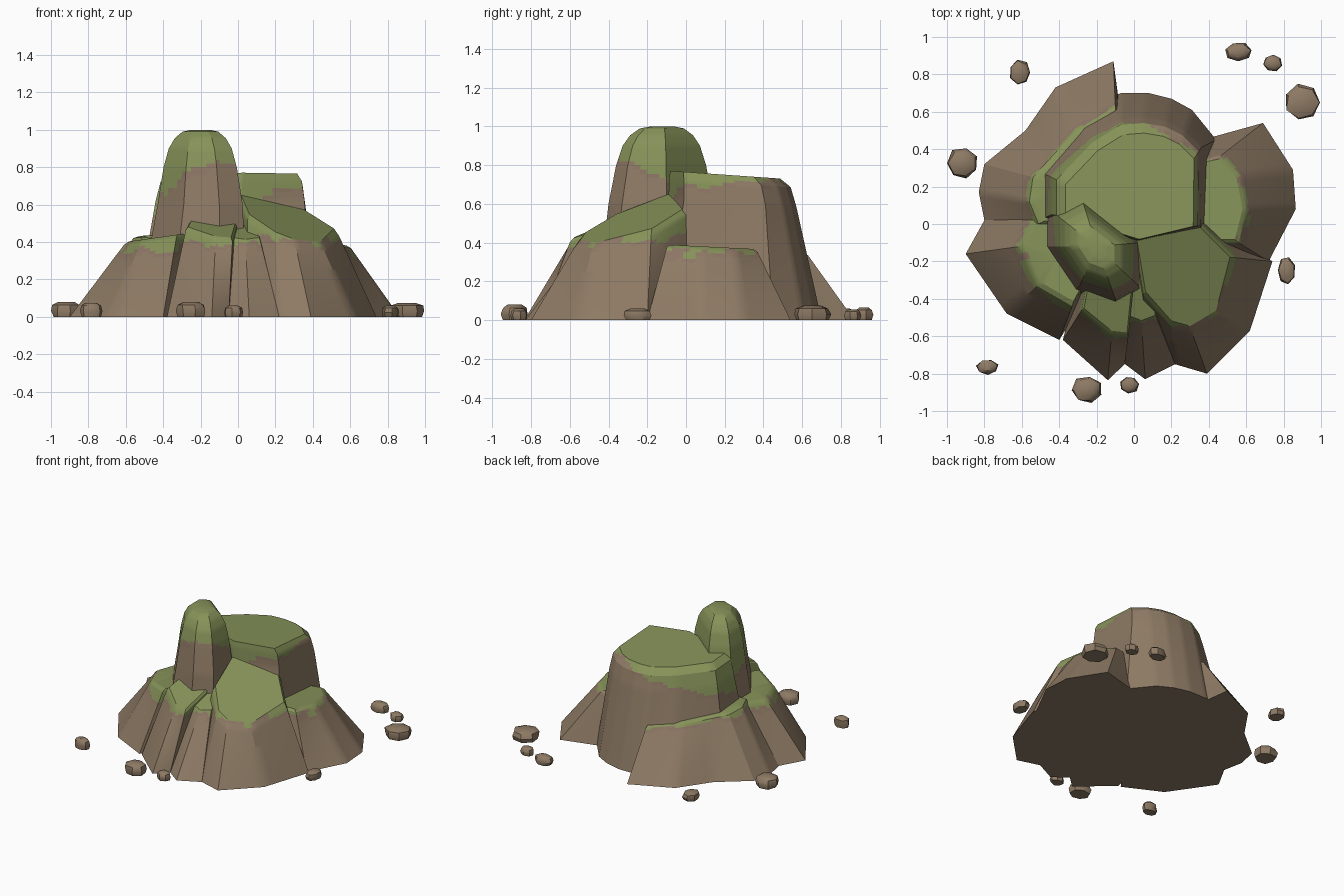
import bpy, bmesh, math, random
from mathutils import Vector, noise

if "Cube" in bpy.data.objects:
    bpy.data.objects.remove(bpy.data.objects["Cube"])

random.seed(4)


def material(name, rgb):
    m = bpy.data.materials.new(name)
    m.diffuse_color = (*rgb, 1)
    m.use_nodes = True
    m.node_tree.nodes["Principled BSDF"].inputs["Base Color"].default_value = m.diffuse_color
    return m


ROCK = material("brown rock", (0.27, 0.195, 0.128))
DAMP = material("reddish rock", (0.262, 0.178, 0.128))
MOSS = material("moss green", (0.238, 0.29, 0.1))


def finish(bm, name, mats, angle):
    bmesh.ops.recalc_face_normals(bm, faces=bm.faces)
    me = bpy.data.meshes.new(name)
    bm.to_mesh(me)
    bm.free()
    for m in mats:
        me.materials.append(m)
    me.polygons.foreach_set("use_smooth", [True] * len(me.polygons))
    me.set_sharp_from_angle(angle=math.radians(angle))
    ob = bpy.data.objects.new(name, me)
    bpy.context.collection.objects.link(ob)


def block(name, plane, moss, base, shoulder, profile, centre=None, per_edge=6):
    """Loft a footprint to a shoulder outline, then to scaled crown rings.
    plane: height of top as z0 + gx*x + gy*y; moss: moss line in the same form.
    profile: (scale of shoulder, drop below the top plane) from the shoulder up."""
    n = len(base)
    c = Vector(centre) if centre else sum((Vector(p) for p in shoulder), Vector((0, 0))) / n
    lin = lambda k, p: k[0] + k[1] * p[0] + k[2] * p[1]
    keys = [[Vector((*p, 0)) for p in base]]
    for s, drop in profile:
        pts = [c + (Vector(p) - c) * s for p in shoulder]
        keys.append([Vector((*p, lin(plane, p) - drop)) for p in pts])
    # fine rings, so that the moss edge can be ragged
    rings = []
    for lo, hi in zip(keys, keys[1:]):
        steps = max(2, round(max((b - a).length for a, b in zip(lo, hi)) / 0.022))
        rings += [[a.lerp(b, i / steps) for a, b in zip(lo, hi)] for i in range(steps)]
    rings.append(keys[-1])
    bm = bmesh.new()
    loops = [[bm.verts.new(r[i].lerp(r[(i + 1) % n], j / per_edge))
              for i in range(n) for j in range(per_edge)] for r in rings]
    m = n * per_edge
    for a, b in zip(loops, loops[1:]):
        for i in range(m):
            bm.faces.new((a[i], a[(i + 1) % m], b[(i + 1) % m], b[i]))
    top = bm.verts.new(sum(keys[-1], Vector()) / n)
    for i in range(m):
        bm.faces.new((loops[-1][i], loops[-1][(i + 1) % m], top))
    bm.faces.new(loops[0][::-1])
    # moss above a wavering line, with a thin reddish border
    for f in bm.faces:
        p = f.calc_center_median()
        over = p.z - lin(moss, p) + 0.05 * noise.noise(p * 8) + 0.02 * noise.noise(p * 22)
        f.material_index = 2 if over > 0 else 1 if over > -0.02 else 0
    finish(bm, name, (ROCK, DAMP, MOSS), 28)


# Big flat-topped block at the back
block("main_block", (0.765, 0, -0.07), (0.62, 0.25, 0.1),
      [(.40, -.1), (.44, .45), (.31, .61), (.2, .67), (.08, .7), (-.07, .7), (-.3, .6), (-.55, .3), (-.55, 0), (0, -.15)],
      [(.355, -.01), (.36, .41), (.27, .5), (.17, .55), (.05, .57), (-.08, .56), (-.24, .46), (-.44, .25), (-.44, .05), (.02, -.09)],
      [(1, 0.14), (0.95, 0.04), (0.86, 0)], centre=(0.08, -0.03))

# Rounded spire
block("spire", (1, 0, 0), (0.68, 0.25, -0.5),
      [(.05, -.1), (.05, -.4), (-.1, -.47), (-.36, -.4), (-.54, -.12), (-.54, .08), (-.32, .22)],
      [(.025, -.1), (.025, -.33), (-.1, -.4), (-.29, -.33), (-.43, -.12), (-.43, .06), (-.28, .14)],
      [(1, 0.4), (0.86, 0.2), (0.74, 0.1), (0.6, 0.045), (0.42, 0.01), (0.22, 0)], centre=(-0.2, -0.12))

# Sloping terrace at the front right
block("front_right_terrace", (0.685, -0.3, 0.33), (0.415, 0, 0),
      [(.4, .02), (.74, -.2), (.62, -.57), (.39, -.8), (.22, -.75), (.05, -.6), (-.05, -.1)],
      [(.36, 0), (.54, -.18), (.46, -.49), (.31, -.58), (.2, -.55), (.05, -.38), (0, -.08)],
      [(1, 0.03), (0.92, 0)], centre=(.2, -.15))

# Low blocks round the foot
LOW = [(1, 0.015), (0.92, 0)]
block("right_block", (0.385, 0, -0.05), (0.35, 0, 0),
      [(.4, .46), (.69, .54), (.85, .29), (.865, .08), (.72, -.2), (.4, -.2)],
      [(.38, .35), (.47, .37), (.57, .26), (.605, .08), (.56, -.1), (.38, -.1)], LOW, centre=(.3, .1))
block("left_block", (0.485, 0.14, 0), (0.365, 0, 0),
      [(-.8, .02), (-.9, -.16), (-.68, -.48), (-.4, -.62), (-.2, -.3), (-.3, .1)],
      [(-.53, .04), (-.61, -.12), (-.52, -.33), (-.33, -.44), (-.2, -.2), (-.3, .1)], LOW, centre=(-.25, -.1))
block("back_left_block", (0.39, -0.1, -0.08), (0.365, -.04, -.04),
      [(-.8, .02), (-.83, .17), (-.8, .32), (-.58, .5), (-.42, .73), (-.11, .87), (-.06, .5), (-.2, 0)],
      [(-.51, 0), (-.56, .12), (-.54, .25), (-.44, .36), (-.31, .5), (-.1, .63), (-.06, .5), (-.2, 0)],
      LOW, centre=(-.1, .2))
block("front_block", (0.625, -0.05, 0.35), (0.4, 0, 0),
      [(-.38, -.62), (-.14, -.835), (-.05, -.75), (0, -.3), (-.3, -.3)],
      [(-.28, -.46), (-.12, -.59), (-.03, -.6), (0, -.3), (-.25, -.3)], LOW, centre=(-.12, -.35))
block("front_buttress", (0.6, 0, 0.36), (0.385, 0, 0),
      [(-.06, -.74), (.06, -.83), (.22, -.75), (.2, -.4), (-.05, -.3)],
      [(-.04, -.5), (.04, -.53), (.12, -.5), (.12, -.3), (-.03, -.3)], LOW, centre=(.04, -.35))


def pebble(i, x, y, rx, ry, h, turn):
    """Faceted stone with a flat underside."""
    bm = bmesh.new()
    rings = []
    for s, z in ((0.86, 0), (1, 0.4), (0.88, 0.8), (0.5, 1)):
        ring = []
        for k in range(7):
            a = turn + k * math.tau / 7
            r = s * random.uniform(0.92, 1.08)
            px = max(-1, min(1, r * math.cos(a)))
            py = max(-1, min(1, r * math.sin(a)))
            ring.append(bm.verts.new((x + rx * px, y + ry * py, h * z)))
        rings.append(ring)
    for a, b in zip(rings, rings[1:]):
        for k in range(7):
            bm.faces.new((a[k], a[(k + 1) % 7], b[(k + 1) % 7], b[k]))
    bm.faces.new(rings[0][::-1])
    bm.faces.new(rings[-1])
    finish(bm, f"pebble_{i}", (ROCK,), 40)


# Loose stones: x, y, half sizes, height, turn
stones = [(-.61, .81, .058, .068, .06, .9), (.56, .92, .072, .05, .065, .2), (.74, .86, .053, .045, .055, .6),
          (.9, .65, .1, .1, .075, 0), (-.915, .325, .085, .085, .08, math.pi), (.815, -.25, .047, .072, .06, .4),
          (-.785, -.765, .06, .042, .075, .3), (-.25, -.885, .083, .074, .08, .5), (-.025, -.86, .052, .046, .06, .1)]
for i, s in enumerate(stones):
    pebble(i + 1, *s)
